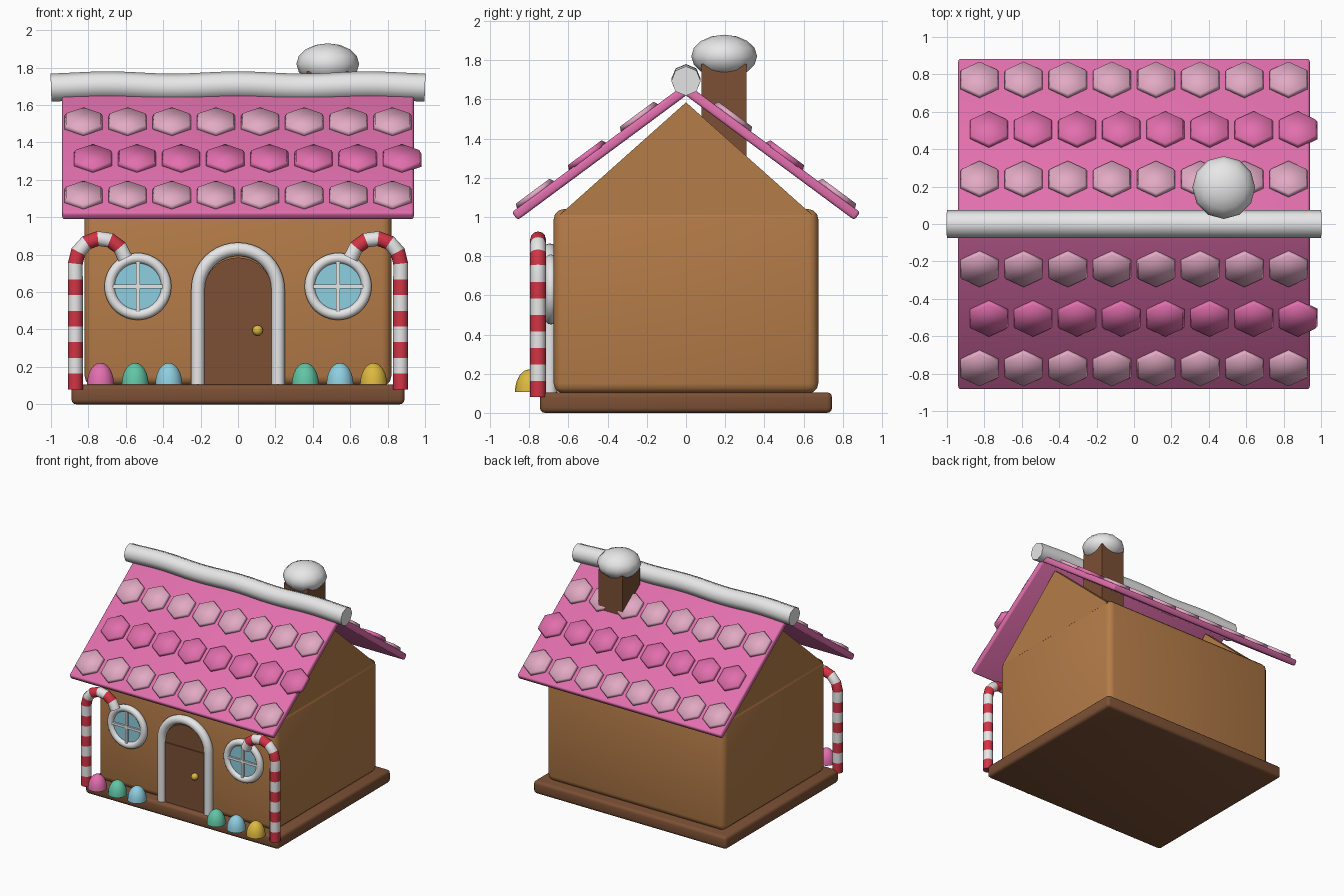
import bpy, bmesh
from math import pi, sin, cos, radians
from mathutils import Matrix, Vector

cube = bpy.data.objects.get("Cube")
if cube:
    bpy.data.objects.remove(cube, do_unlink=True)


def material(name, r, g, b):
    m = bpy.data.materials.new(name)
    m.use_nodes = True
    m.diffuse_color = (r, g, b, 1)
    m.node_tree.nodes["Principled BSDF"].inputs["Base Color"].default_value = (r, g, b, 1)
    return m


TAN = material("gingerbread", 0.46, 0.20, 0.065)
BROWN = material("chocolate", 0.20, 0.08, 0.035)
PINK = material("pink icing", 0.76, 0.16, 0.42)
PALE = material("pale pink", 0.76, 0.40, 0.55)
WHITE = material("white icing", 0.82, 0.82, 0.82)
RED = material("candy red", 0.64, 0.035, 0.06)
BLUE = material("sugar blue", 0.27, 0.62, 0.75)
MINT = material("mint", 0.12, 0.56, 0.38)
GOLD = material("gold", 0.72, 0.48, 0.05)


def finish(name, bm, mats, angle=35):
    bmesh.ops.recalc_face_normals(bm, faces=bm.faces)
    mesh = bpy.data.meshes.new(name)
    bm.to_mesh(mesh)
    bm.free()
    ob = bpy.data.objects.new(name, mesh)
    bpy.context.collection.objects.link(ob)
    for m in mats:
        mesh.materials.append(m)
    if angle:
        bpy.ops.object.select_all(action='DESELECT')
        ob.select_set(True)
        bpy.context.view_layer.objects.active = ob
        bpy.ops.object.shade_smooth_by_angle(angle=radians(angle))
    return ob


def box(name, size, loc, mat, bevel=0.0, tilt=0.0):
    bm = bmesh.new()
    bmesh.ops.create_cube(bm, size=1, matrix=Matrix.Diagonal((*size, 1)))
    if bevel:
        bmesh.ops.bevel(bm, geom=bm.edges[:], offset=bevel, segments=3,
                        profile=0.5, affect='EDGES')
    bm.transform(Matrix.Translation(loc) @ Matrix.Rotation(tilt, 4, 'X'))
    return finish(name, bm, [mat])


def disc(name, r, depth, loc, mat):
    """Upright round plate facing the front."""
    bm = bmesh.new()
    bmesh.ops.create_cone(bm, cap_ends=True, segments=32, radius1=r, radius2=r, depth=depth,
                          matrix=Matrix.Translation(loc) @ Matrix.Rotation(pi / 2, 4, 'X'))
    return finish(name, bm, [mat])


def ball(name, size, loc, mat, segs=16, dome=False):
    bm = bmesh.new()
    bmesh.ops.create_uvsphere(bm, u_segments=segs, v_segments=segs * 2 // 3, radius=1)
    if dome:
        cut = bmesh.ops.bisect_plane(bm, geom=bm.verts[:] + bm.edges[:] + bm.faces[:],
                                     plane_co=(0, 0, 0), plane_no=(0, 0, 1), clear_inner=True)
        rim = [e for e in cut["geom_cut"] if isinstance(e, bmesh.types.BMEdge)]
        bmesh.ops.contextual_create(bm, geom=rim)
    bm.transform(Matrix.Translation(loc) @ Matrix.Diagonal((*size, 1)))
    return finish(name, bm, [mat], 50)


def tube(name, path, y, r, sides, mats, closed=False):
    """Round tube along (x, z) points; bands cycle through the materials."""
    bm = bmesh.new()
    pts = [Vector((x, 0, z)) for x, z in path]
    n = len(pts)
    rings = []
    for i, p in enumerate(pts):
        before = pts[i - 1] if i or closed else p
        after = pts[(i + 1) % n] if i < n - 1 or closed else p
        d = (after - before).normalized()
        side = Vector((-d.z, 0, d.x))
        rings.append([bm.verts.new(p + Vector((0, y, 0)) + side * r * cos(2 * pi * k / sides)
                                   + Vector((0, r * sin(2 * pi * k / sides), 0)))
                      for k in range(sides)])
    for i in range(n if closed else n - 1):
        a, b = rings[i], rings[(i + 1) % n]
        for k in range(sides):
            j = (k + 1) % sides
            f = bm.faces.new((a[k], a[j], b[j], b[k]))
            f.material_index = i % len(mats)
    if not closed:
        bm.faces.new(rings[0])
        bm.faces.new(rings[-1]).material_index = (n - 2) % len(mats)
    return finish(name, bm, mats, 50)


def arc(cx, cz, r, start, end, steps):
    return [(cx + r * cos(radians(start + (end - start) * i / steps)),
             cz + r * sin(radians(start + (end - start) * i / steps))) for i in range(steps + 1)]


# Base and walls
box("base", (1.78, 1.49, 0.105), (0, 0, 0.0525), BROWN, 0.025)
box("walls", (1.64, 1.35, 0.94), (0, 0, 0.57), TAN, 0.05)

# Triangular gable plates at both ends
for s, side in ((-1, "right"), (1, "left")):
    bm = bmesh.new()
    tri = [bm.verts.new((s * 0.815, y, z)) for y, z in ((-0.645, 1.01), (0.645, 1.01), (0, 1.585))]
    face = bm.faces.new(tri)
    out = bmesh.ops.extrude_face_region(bm, geom=[face])
    bmesh.ops.translate(bm, vec=(-s * 0.08, 0, 0),
                        verts=[v for v in out["geom"] if isinstance(v, bmesh.types.BMVert)])
    finish(side + "_gable", bm, [TAN], 0)

# Roof slabs with three rows of hexagonal sweets
SLOPE = radians(36.5)
for s, side in ((-1, "front"), (1, "back")):
    centre = Vector((0, s * 0.44, 1.325))
    box(side + "_roof", (1.88, 1.08, 0.05), centre, PINK, 0.015, -s * SLOPE)
    place = Matrix.Translation(centre) @ Matrix.Rotation(-s * SLOPE, 4, 'X')
    for row, t in enumerate((-0.27, 0.06, 0.39)):
        bm = bmesh.new()
        shift = 0.05 if row == 1 else 0
        for i in range(8):
            spot = Matrix.Translation(((i - 3.5) * 0.236 + shift, s * t, 0.034))
            bmesh.ops.create_cone(bm, cap_ends=True, segments=6, radius1=0.12, radius2=0.107,
                                  depth=0.028, matrix=place @ spot)
        finish(f"{side}_roof_tiles_{row + 1}", bm, [PINK if row == 1 else PALE], 180)

# Snow along the ridge, and the chimney with its snow cap
ridge = [(-1 + i / 16, 1.699 + 0.006 * cos((-1 + i / 16) * 9)) for i in range(33)]
tube("ridge_snow", ridge, 0, 0.075, 8, [WHITE])
box("chimney", (0.22, 0.23, 0.68), (0.48, 0.195, 1.44), BROWN)
ball("chimney_snow", (0.168, 0.168, 0.11), (0.48, 0.195, 1.82), WHITE, 12)

# Door with arched top, frame and knob
box("door", (0.36, 0.05, 0.5), (0, -0.68, 0.35), BROWN)
disc("door_arch", 0.185, 0.05, (0, -0.672, 0.6), BROWN)
frame = [(0.214, 0.105)] + arc(0, 0.615, 0.214, 0, 180, 20) + [(-0.214, 0.105)]
tube("door_frame", frame, -0.695, 0.036, 12, [WHITE])
ball("door_knob", (0.028, 0.028, 0.028), (0.105, -0.72, 0.395), GOLD)

for s, side in ((-1, "right"), (1, "left")):
    # Round window with cross bars
    x = s * 0.535
    disc(side + "_window_glass", 0.145, 0.03, (x, -0.68, 0.63), BLUE)
    tube(side + "_window_ring", arc(x, 0.63, 0.151, 0, 352.5, 47), -0.69, 0.028, 12,
         [WHITE], True)
    box(side + "_window_bar_upright", (0.02, 0.02, 0.28), (x, -0.7, 0.63), WHITE)
    box(side + "_window_bar_level", (0.28, 0.02, 0.02), (x, -0.7, 0.63), WHITE)

    # Striped cane
    post = [(0.87, 0.08 + 0.084 * i) for i in range(8)]
    path = post + arc(0.735, 0.752, 0.135, 0, 168, 6)
    tube(side + "_cane", [(s * px, pz) for px, pz in path], -0.755, 0.04, 12, [RED, WHITE])

# Gumdrops along the front
for i, (x, mat) in enumerate(((-0.735, PINK), (-0.55, MINT), (-0.37, BLUE),
                              (0.36, MINT), (0.545, BLUE), (0.725, GOLD))):
    ball(f"gumdrop_{i + 1}", (0.073, 0.073, 0.115), (x, -0.8, 0.107), mat, 18, True)
